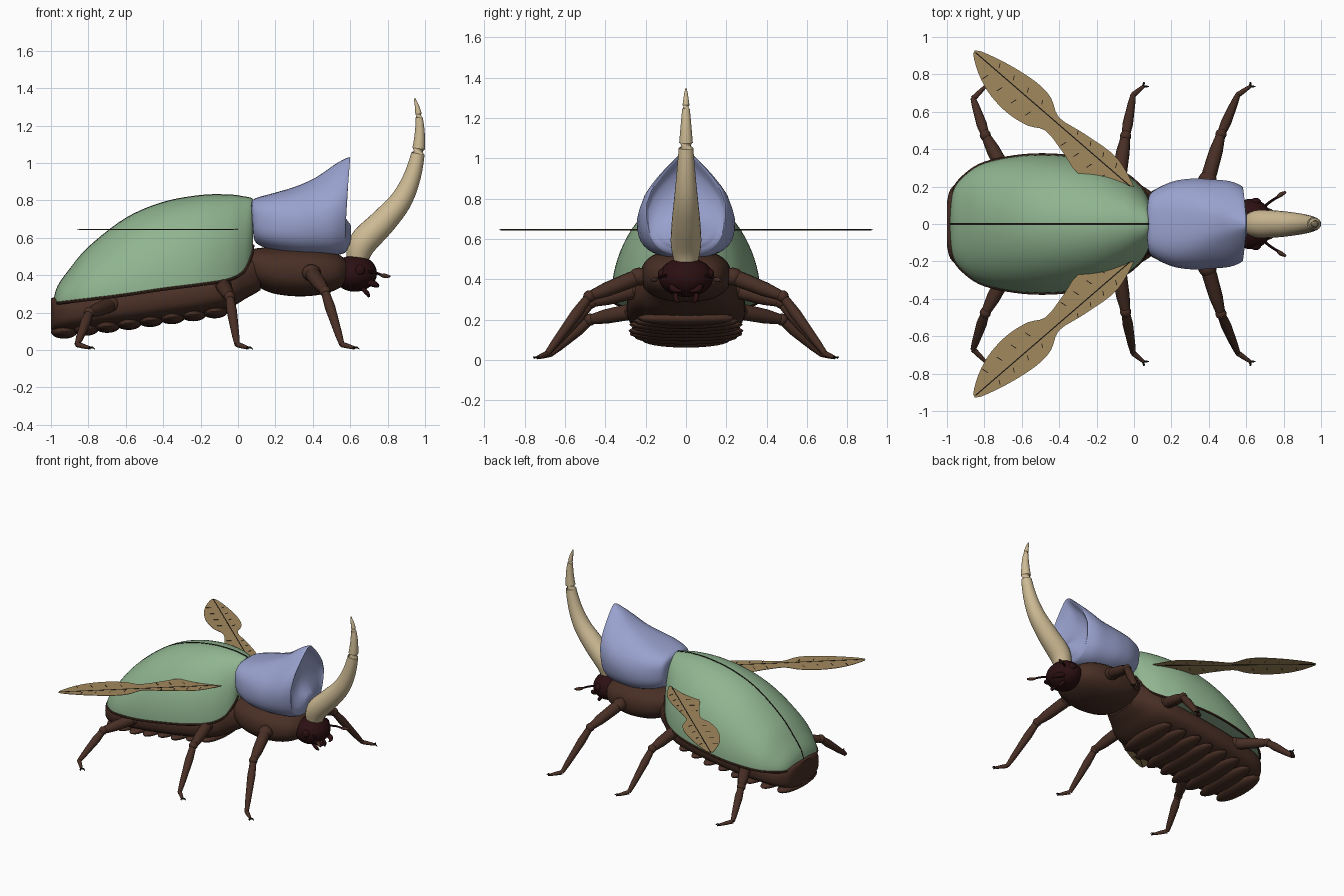
import bpy, bmesh, math
from mathutils import Vector

cube = bpy.data.objects.get("Cube")
if cube:
    bpy.data.objects.remove(cube, do_unlink=True)


def material(name, r, g, b):
    m = bpy.data.materials.new(name)
    m.use_nodes = True
    m.diffuse_color = (r, g, b, 1)
    node = next(n for n in m.node_tree.nodes if n.type == 'BSDF_PRINCIPLED')
    node.inputs["Base Color"].default_value = (r, g, b, 1)
    node.inputs["Roughness"].default_value = 0.6
    return m


GREEN = material("soft_green", .28, .46, .28)
BLUE = material("dusty_blue", .32, .36, .62)
BROWN = material("dark_brown", .065, .028, .018)
MAROON = material("deep_maroon", .025, .005, .006)
IVORY = material("ivory", .62, .50, .30)
TAN = material("wing_tan", .36, .25, .11)
BLACK = material("vein_black", .01, .008, .006)
SIDES = (("near", -1), ("far", 1))


def finish(name, bm, mat):
    bmesh.ops.recalc_face_normals(bm, faces=bm.faces)
    me = bpy.data.meshes.new(name)
    bm.to_mesh(me)
    bm.free()
    me.materials.append(mat)
    ob = bpy.data.objects.new(name, me)
    bpy.context.collection.objects.link(ob)
    return ob


def smooth_rows(rows, steps=5):
    """Catmull-Rom interpolation through rows of numbers."""
    out = []
    for i in range(len(rows) - 1):
        a, b, c, d = (rows[max(i - 1, 0)], rows[i], rows[i + 1], rows[min(i + 2, len(rows) - 1)])
        for k in range(steps):
            t = k / steps
            out.append([q + .5 * t * (r - p + t * (2*p - 5*q + 4*r - s + t * (3*(q - r) + s - p)))
                        for p, q, r, s in zip(a, b, c, d)])
    return out + [list(rows[-1])]


def loft(name, rings, mat):
    """Skin closed rings of points and cap both ends."""
    bm = bmesh.new()
    vs = [[bm.verts.new(p) for p in ring] for ring in rings]
    n = len(vs[0])
    for a, b in zip(vs, vs[1:]):
        for i in range(n):
            j = (i + 1) % n
            bm.faces.new((a[i], a[j], b[j], b[i]))
    bm.faces.new(vs[0])
    bm.faces.new(vs[-1])
    return finish(name, bm, mat)


def tube(name, path, mat, n=14):
    """Round tube through rows of x, y, z, radius."""
    rings = []
    for i, (x, y, z, r) in enumerate(path):
        d = Vector(path[min(i + 1, len(path) - 1)][:3]) - Vector(path[max(i - 1, 0)][:3])
        u = d.cross(Vector((0, 0, 1)) if abs(d.normalized().z) < .99 else Vector((0, 1, 0))).normalized()
        v = d.cross(u).normalized()
        rings.append([Vector((x, y, z)) + r * (u * math.cos(t) + v * math.sin(t))
                      for t in (math.tau * k / n for k in range(n))])
    return loft(name, rings, mat)


def ball(name, centre, radii, mat, u=28, v=16):
    bm = bmesh.new()
    bmesh.ops.create_uvsphere(bm, u_segments=u, v_segments=v, radius=1)
    for vert in bm.verts:
        vert.co = Vector([c + r * q for c, r, q in zip(centre, radii, vert.co)])
    return finish(name, bm, mat)


def section(tx, tz, bx, bz, w, pinch=0, power=.7, n=40):
    """Closed section between a top and a bottom point, optionally pinched on top."""
    pts = []
    for k in range(n):
        a = math.tau * k / n
        s, c = math.sin(a), math.cos(a)
        y = w * math.copysign(abs(s) ** power, s) * (1 - pinch * max(c, 0))
        h = .5 + .5 * math.copysign(abs(c) ** power, c)
        pts.append((bx + (tx - bx) * h, y, bz + (tz - bz) * h))
    return pts


# Wing covers: x, bottom, top, half width
COVER = smooth_rows([
    (-.985, .25, .275, .07), (-.965, .25, .34, .18), (-.91, .257, .42, .255),
    (-.8, .27, .55, .325), (-.6, .295, .705, .365), (-.4, .325, .79, .367),
    (-.2, .35, .827, .335), (-.05, .375, .83, .27), (.03, .42, .82, .205),
    (.07, .50, .812, .15), (.08, .56, .80, .11)])
loft("wing_covers", [[(x, w * math.cos(math.pi * k / 40), b + (t - b) * math.sin(math.pi * k / 40))
                      for k in range(41)] for x, b, t, w in COVER], GREEN)
loft("cover_seam", [[(x, y, t + dz) for y, dz in
                     ((-.005, -.006), (.005, -.006), (.005, .002), (-.005, .002))]
                    for x, b, t, w in COVER], BLACK)
for side, s in SIDES:
    tube("cover_rim_" + side, [(x, s * w, b, .008) for x, b, t, w in COVER], BROWN, 8)

# Abdomen with belly plates
ABDOMEN = smooth_rows([
    (-1, .11, .275, .12), (-.97, .10, .285, .2), (-.85, .11, .30, .265), (-.5, .15, .35, .295),
    (-.1, .21, .42, .27), (.05, .28, .5, .2), (.12, .32, .5, .15)])
loft("abdomen", [section(x, t, x, b, w) for x, b, t, w in ABDOMEN], BROWN)
for i in range(8):
    ball(f"belly_plate_{i + 1}", (-.93 + .115 * i, 0, .098 + .0155 * i),
         (.07, .2 + .085 * math.sin(.5 * i + .2) if i < 5 else .28 - .02 * (i - 5), .037), BROWN)

# Chest and neck shield: top x z, bottom x z, half width, pinch
loft("chest", [section(x, t, x, b, w, 0, .85) for x, b, t, w in smooth_rows([
    (.06, .38, .51, .12), (.08, .355, .54, .165), (.18, .305, .55, .21), (.32, .287, .55, .225),
    (.45, .298, .54, .21), (.54, .33, .51, .17), (.59, .37, .47, .1)])], BROWN)
loft("neck_shield", [section(*row) for row in smooth_rows([
    (.07, .78, .08, .63, .11, 0), (.09, .81, .10, .57, .17, 0), (.2, .842, .2, .53, .225, .1),
    (.31, .875, .32, .51, .243, .25), (.42, .925, .42, .505, .238, .45),
    (.53, 1, .5, .505, .228, .65), (.60, 1.03, .56, .515, .2, .75),
    (.55, .96, .58, .53, .185, .75), (.53, .86, .59, .55, .16, .7),
    (.55, .75, .6, .57, .12, .5), (.605, .665, .605, .60, .05, .2)])], BLUE)

# Head, horn and mouthparts
ball("head", (.625, 0, .41), (.118, .135, .098), MAROON)
tube("horn", smooth_rows([
    (.635, 0, .47, .055), (.665, 0, .57, .075), (.77, 0, .68, .071), (.865, 0, .79, .06),
    (.925, 0, .91, .048), (.962, 0, 1.05, .036), (.972, 0, 1.18, .025),
    (.962, 0, 1.28, .015), (.944, 0, 1.346, .004)]), IVORY, 24)
for side, s in SIDES:
    tube("antenna_" + side, smooth_rows([
        (.68, s * .08, .42, .008), (.73, s * .12, .415, .007), (.77, s * .145, .40, .007)]), MAROON, 8)
    tube("antenna_club_" + side, smooth_rows([
        (.765, s * .142, .40, .007), (.785, s * .157, .397, .012), (.812, s * .172, .393, .006)]), BROWN, 10)
    tube("palp_" + side, smooth_rows([
        (.66, s * .05, .335, .012), (.69, s * .05, .305, .012), (.70, s * .035, .285, .005)]), MAROON, 10)
    tube("mandible_" + side, smooth_rows([
        (.68, s * .07, .37, .02), (.735, s * .06, .35, .016), (.75, s * .02, .34, .005)]), MAROON, 10)
    ball("eye_" + side, (.65, s * .115, .425), (.03, .025, .03), MAROON, 16, 10)

# Legs: hip, knee, ankle, toe
LEGS = {
    "front": ((.38, .19, .43), (.465, .48, .315), (.555, .69, .03), (.62, .735, .012)),
    "middle": ((-.09, .2, .36), (-.045, .47, .285), (-.005, .69, .03), (.05, .735, .012)),
    "rear": ((-.66, .22, .25), (-.795, .475, .2), (-.86, .67, .03), (-.795, .735, .012)),
}
for leg, joints in LEGS.items():
    for side, s in SIDES:
        hip, knee, ankle, toe = (Vector((x, s * y, z)) for x, y, z in joints)
        label = leg + "_leg_" + side
        ball(label + "_hip", hip.lerp(knee, .15), (.05, .05, .045), BROWN, 16, 10)
        tube(label + "_thigh", [(*hip.lerp(knee, t), r) for t, r in
                                ((0, .035), (.3, .04), (.7, .036), (1, .024))], BROWN)
        ball(label + "_knee", knee, (.03, .03, .03), BROWN, 16, 10)
        tube(label + "_shin", [(*knee.lerp(ankle, t), r) for t, r in
                               ((0, .022), (.3, .028), (.8, .02), (1, .014))], BROWN)
        tube(label + "_foot", [(*ankle, .015), (*ankle.lerp(toe, .5), .013), (*toe, .009)], BROWN, 10)
        for k, (dx, dy) in enumerate(((.03, .0), (.005, .022))):
            tube(f"{label}_claw_{k + 1}", [(*toe, .007),
                 (toe.x + dx * .6, toe.y + s * dy, .014, .005),
                 (toe.x + dx, toe.y + s * dy * .7, .004, .002)], BLACK, 6)

# Flight wings: thin plates in distance along the wing and offset across it
OUTLINE = smooth_rows([
    (0, 0), (.1, .04), (.21, .06), (.4, .04), (.545, .02), (.64, .07), (.73, .085),
    (.85, .075), (1, .045), (1.12, 0), (1.06, -.06), (.96, -.11), (.86, -.135),
    (.75, -.14), (.64, -.12), (.55, -.08), (.4, -.11), (.27, -.14), (.13, -.07), (0, 0)], 3)[:-1]
ALONG, ACROSS = Vector((-.76, .65)), Vector((.65, .76))


def plate(name, outline, s, half, mat):
    rings = []
    for z in (.645 - half, .645 + half):
        flat = [Vector((0, .2)) + ALONG * a + ACROSS * b for a, b in outline]
        rings.append([(p.x, s * p.y, z) for p in flat])
    return loft(name, rings, mat)


def vein(name, a, b, s, width=.003):
    a, b = Vector(a), Vector(b)
    d = (b - a).normalized() * width
    n = Vector((-d.y, d.x))
    plate(name, (a + n, b + n, b - n, a - n), s, .003, BLACK)


for side, s in SIDES:
    plate("flight_wing_" + side, OUTLINE, s, .0015, TAN)
    vein("main_vein_" + side, (.02, -.012), (1.11, -.006), s)
    for i, a in enumerate((.14, .23, .32, .41, .66, .76, .86, .96)):
        vein(f"upper_vein_{side}_{i}", (a, .012), (a + .012, .035), s, .002)
        vein(f"lower_vein_{side}_{i}", (a + .02, -.055), (a + .03, -.088), s, .002)

# Shading
bpy.ops.object.select_all(action='DESELECT')
for ob in bpy.context.collection.objects:
    if ob.type == 'MESH':
        ob.select_set(True)
        bpy.context.view_layer.objects.active = ob
bpy.ops.object.shade_smooth_by_angle(angle=math.radians(40))
